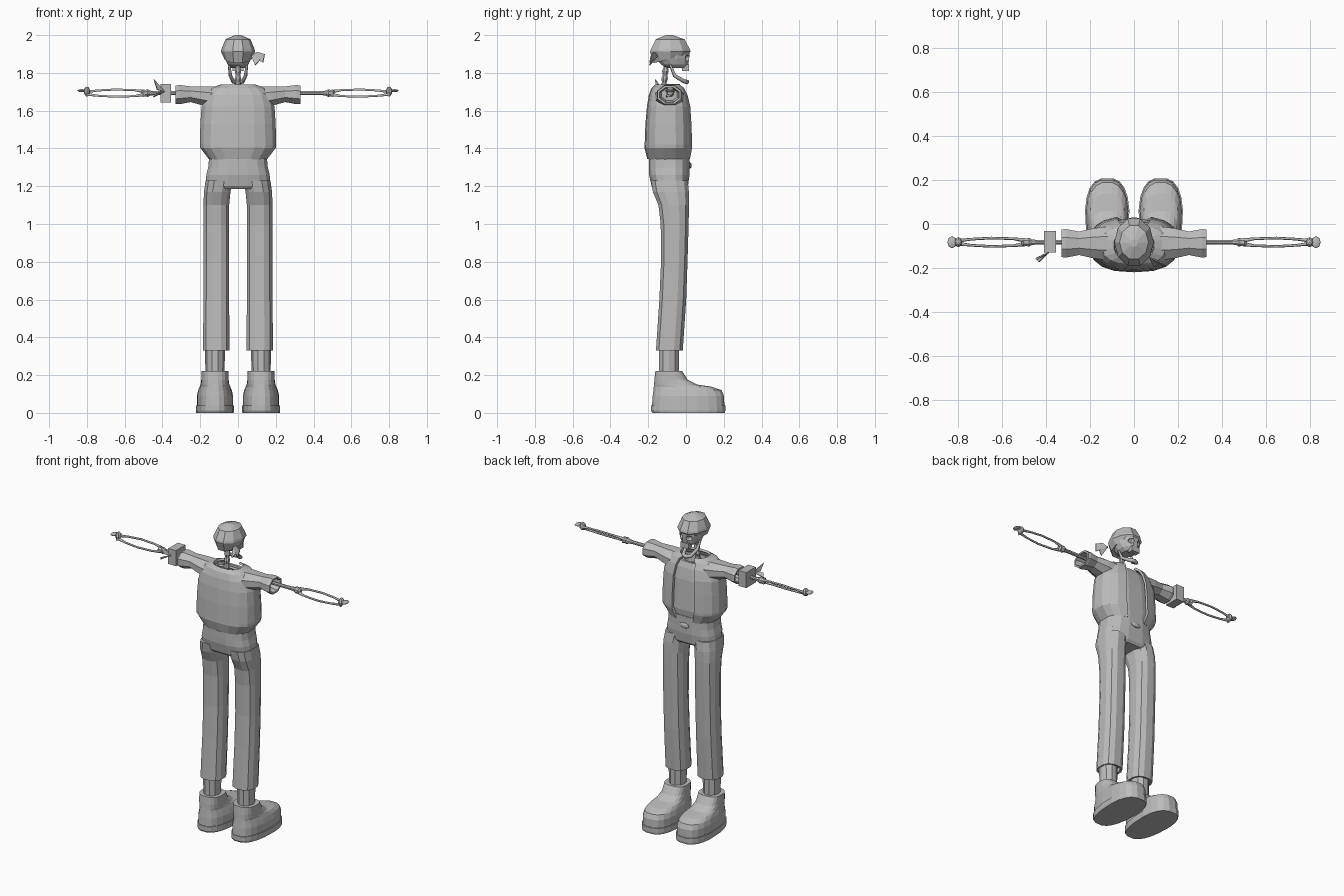
import bpy, bmesh, math
from mathutils import Vector

if "Cube" in bpy.data.objects:
    bpy.data.objects.remove(bpy.data.objects["Cube"])

grey = bpy.data.materials.new("plain grey")
grey.diffuse_color = (0.5, 0.5, 0.5, 1)
grey.use_nodes = True
grey.node_tree.nodes["Principled BSDF"].inputs["Base Color"].default_value = grey.diffuse_color


def finish(name, bm):
    bmesh.ops.recalc_face_normals(bm, faces=bm.faces)
    me = bpy.data.meshes.new(name)
    bm.to_mesh(me)
    bm.free()
    me.materials.append(grey)
    ob = bpy.data.objects.new(name, me)
    bpy.context.collection.objects.link(ob)
    return ob


def loft(name, rings, axis="z", n=12, p=2.0, gap=0.0, caps=True, shape=None):
    """Skin superellipse rings (t, centre a, centre b, radius a, radius b); gap leaves the +b side open."""
    bm = bmesh.new()
    loops = []
    for t, ca, cb, ra, rb in rings:
        loop = []
        for i in range(n):
            th = gap + (2 * math.pi - 2 * gap) * i / (n - 1) if gap else 2 * math.pi * (i + 0.5) / n
            s, c = math.sin(th), math.cos(th)
            a = ca + ra * math.copysign(abs(s) ** (2 / p), s)
            b = cb + rb * math.copysign(abs(c) ** (2 / p), c)
            co = Vector((a, b, t)) if axis == "z" else Vector((t, a, b))
            loop.append(bm.verts.new(shape(co) if shape else co))
        loops.append(loop)
    for lo, hi in zip(loops, loops[1:]):
        for i in range(n - 1 if gap else n):
            j = (i + 1) % n
            bm.faces.new((lo[i], lo[j], hi[j], hi[i]))
    if caps and not gap:
        bm.faces.new(loops[0])
        bm.faces.new(loops[-1])
    return finish(name, bm)


def tube(name, pts, n=6):
    """Tapered tube through points (x, y, z, radius)."""
    cu = bpy.data.curves.new(name, "CURVE")
    cu.dimensions = "3D"
    cu.bevel_depth = 1
    cu.bevel_resolution = n // 2 - 2
    cu.use_fill_caps = True
    sp = cu.splines.new("POLY")
    sp.points.add(len(pts) - 1)
    for q, (x, y, z, r) in zip(sp.points, pts):
        q.co = (x, y, z, 1)
        q.radius = r
    cu.materials.append(grey)
    ob = bpy.data.objects.new(name, cu)
    bpy.context.collection.objects.link(ob)
    bpy.ops.object.select_all(action="DESELECT")
    ob.select_set(True)
    bpy.context.view_layer.objects.active = ob
    bpy.ops.object.convert(target="MESH")


def plate(name, pts):
    bm = bmesh.new()
    bm.faces.new([bm.verts.new(q) for q in pts])
    ob = finish(name, bm)
    ob.modifiers.new("thickness", "SOLIDIFY").thickness = 0.006


def box(name, lo, hi):
    bm = bmesh.new()
    bmesh.ops.create_cube(bm, size=1)
    for v in bm.verts:
        v.co = [l + (h - l) * (c + 0.5) for l, h, c in zip(lo, hi, v.co)]
    return finish(name, bm)


def ball(name, centre, radii, seg=10):
    bm = bmesh.new()
    bmesh.ops.create_uvsphere(bm, u_segments=seg, v_segments=6, radius=1)
    for v in bm.verts:
        v.co = [c + r * q for c, r, q in zip(centre, radii, v.co)]
    return finish(name, bm)


def span(z, cx, hw, y0, y1):
    return (z, cx, (y0 + y1) / 2, hw, (y1 - y0) / 2)


for s, side in ((-1, "left"), (1, "right")):
    # shoe: welted sole and sloping upper, narrower at the heel
    cx = s * 0.122

    def heel(co, cx=cx):
        k = 0.86 + 0.14 * min(1, max(0, (co.y + 0.18) / 0.22))
        return Vector((cx + (co.x - cx) * k, co.y, co.z))
    loft(side + "_sole", [span(0, cx, .1, -.18, .207), span(.012, cx, .102, -.187, .21),
                          span(.04, cx, .102, -.187, .21)], n=20, p=2.7, shape=heel)
    loft(side + "_shoe", [span(.038, cx, .097, -.182, .205), span(.09, cx, .097, -.178, .203),
                          span(.12, cx, .09, -.174, .19), span(.138, cx, .083, -.172, .14),
                          span(.15, cx, .08, -.17, .06), span(.175, cx, .078, -.168, .01),
                          span(.222, cx, .078, -.163, -.02), span(.222, cx, .06, -.15, -.035)],
         n=20, p=2.7, shape=heel)
    # ankle
    loft(side + "_ankle", [(.2, cx, -.09, .05, .055), (.36, cx, -.09, .054, .055)], n=10)
    # trouser leg with folded-in cuff
    x = s * 0.115
    loft(side + "_trouser_leg", [
        (.36, x, -.088, .058, .058), (.332, x, -.088, .06, .06), (.33, x, -.088, .072, .073),
        (.6, x, -.07, .07, .073), (.8, x, -.062, .07, .072), (1.0, x, -.06, .07, .076),
        (1.1, x, -.065, .07, .083), (1.17, s * .11, -.08, .072, .098),
        (1.23, s * .1, -.088, .074, .1)], n=12, p=2.5)
    # sleeve with hollow end
    loft(side + "_sleeve", [(s * t, -.088, z, ry, rz) for t, z, ry, rz in (
        (.1, 1.665, .085, .066), (.18, 1.677, .075, .055), (.25, 1.687, .058, .045),
        (.31, 1.685, .07, .055), (.33, 1.683, .068, .053), (.33, 1.683, .056, .042),
        (.26, 1.686, .045, .034))], axis="x", n=8)
    # upper arm bone with elbow knob
    loft(side + "_upper_arm_bone", [(s * t, -.083, 1.693, r, r) for t, r in (
        (.2, .012), (.44, .011), (.465, .014), (.478, .022), (.492, .018), (.503, .022), (.512, .01))],
        axis="x", n=8)
    # twin forearm bones
    for k in (-1, 1):
        tube(side + "_forearm_bone", [(s * a, -.083 + k * d, 1.693 + k * d, r) for a, d, r in (
            (.495, .008, .01), (.55, .016, .006), (.65, .019, .006), (.74, .014, .006),
            (.79, .008, .008), (.805, .009, .012))])
    # wrist and hand
    ball(side + "_wrist", (s * .8, -.083, 1.702), (.017, .023, .025), 8)
    ball(side + "_hand", (s * .829, -.083, 1.706), (.021, .028, .008), 8)

# trouser seat
loft("trouser_seat", [span(1.185, 0, .165, -.17, .0), span(1.2, 0, .174, -.183, .012),
                      span(1.26, 0, .17, -.197, .02), span(1.3, 0, .16, -.198, .02),
                      span(1.37, 0, .153, -.198, .02)], n=16, p=2.8)
ball("buckle", (0, .018, 1.31), (.035, .012, .018))

# inner shirt with open neck
loft("shirt", [span(1.35, 0, .14, -.19, .014), span(1.41, 0, .18, -.2, .022),
               span(1.6, 0, .175, -.19, .01), span(1.67, 0, .15, -.18, -.005),
               span(1.705, 0, .11, -.16, -.02), span(1.705, 0, .085, -.15, -.035),
               span(1.65, 0, .075, -.145, -.045)], n=16, p=2.6)

# jacket, open down the front
jacket = loft("jacket", [span(1.345, 0, .148, -.198, .018), span(1.405, 0, .195, -.213, .03),
                         span(1.42, 0, .197, -.212, .03), span(1.53, 0, .194, -.208, .026),
                         span(1.62, 0, .188, -.2, .02), span(1.68, 0, .17, -.19, .005),
                         span(1.715, 0, .14, -.178, -.012), span(1.732, 0, .09, -.158, -.035)],
              n=17, p=2.6, gap=0.3)
m = jacket.modifiers.new("cloth", "SOLIDIFY")
m.thickness = 0.014
m.offset = 0

# spine, collar bones and jaw
loft("neck_spine", [(1.65 + .02 * i, 0, -.125 + .002 * i, r, r) for i, r in
                    enumerate([.019, .013] * 6)], n=8)
tube("collar_bones", [(-.1, -.08, 1.7, .008), (-.03, -.045, 1.69, .008),
                      (.03, -.045, 1.69, .008), (.1, -.08, 1.7, .008)])
tube("jaw", [(-.048, -.085, 1.845, .006), (-.04, -.06, 1.785, .01), (-.026, -.01, 1.755, .012),
             (0, .005, 1.752, .013), (.026, -.01, 1.755, .012), (.04, -.06, 1.785, .01),
             (.048, -.085, 1.845, .006)])

# skull with carved eye sockets
skull = loft("skull", [span(1.825, 0, .036, -.1, .005), span(1.845, 0, .058, -.135, .015),
                       span(1.875, 0, .07, -.16, .02), span(1.915, 0, .076, -.175, .022)], n=12)
for s in (-1, 1):
    cutter = ball("socket_cutter", (s * .03, .015, 1.878), (.019, .03, .016), 8)
    cutter.hide_render = True
    cutter.hide_viewport = True
    b = skull.modifiers.new("socket", "BOOLEAN")
    b.operation = "DIFFERENCE"
    b.object = cutter
box("upper_teeth", (-.028, -.02, 1.81), (.028, .016, 1.845))

# bandana, lower at the back than over the brow


def brow(co):
    return co + Vector((0, 0, .23 * (co.y + .19))) if co.z < 1.87 else co


loft("bandana", [span(1.848, 0, .072, -.175, .012), span(1.912, 0, .09, -.196, .03),
                 span(1.925, 0, .088, -.192, .026), span(1.978, 0, .066, -.163, -.004),
                 span(2.0, 0, .015, -.105, -.07)], n=10, shape=brow)
plate("bandana_tail_upper", [(.07, -.155, 1.89), (.1, -.17, 1.912), (.14, -.185, 1.9), (.132, -.195, 1.855)])
plate("bandana_tail_lower", [(.07, -.155, 1.89), (.115, -.185, 1.87), (.09, -.195, 1.842)])

# arm band with knot tails
box("arm_band", (-.41, -.13, 1.642), (-.355, -.032, 1.742))
plate("arm_band_tail_upper", [(-.39, -.128, 1.7), (-.42, -.14, 1.735), (-.447, -.16, 1.765), (-.43, -.15, 1.71)])
plate("arm_band_tail_lower", [(-.39, -.128, 1.705), (-.435, -.172, 1.695), (-.45, -.155, 1.675)])
